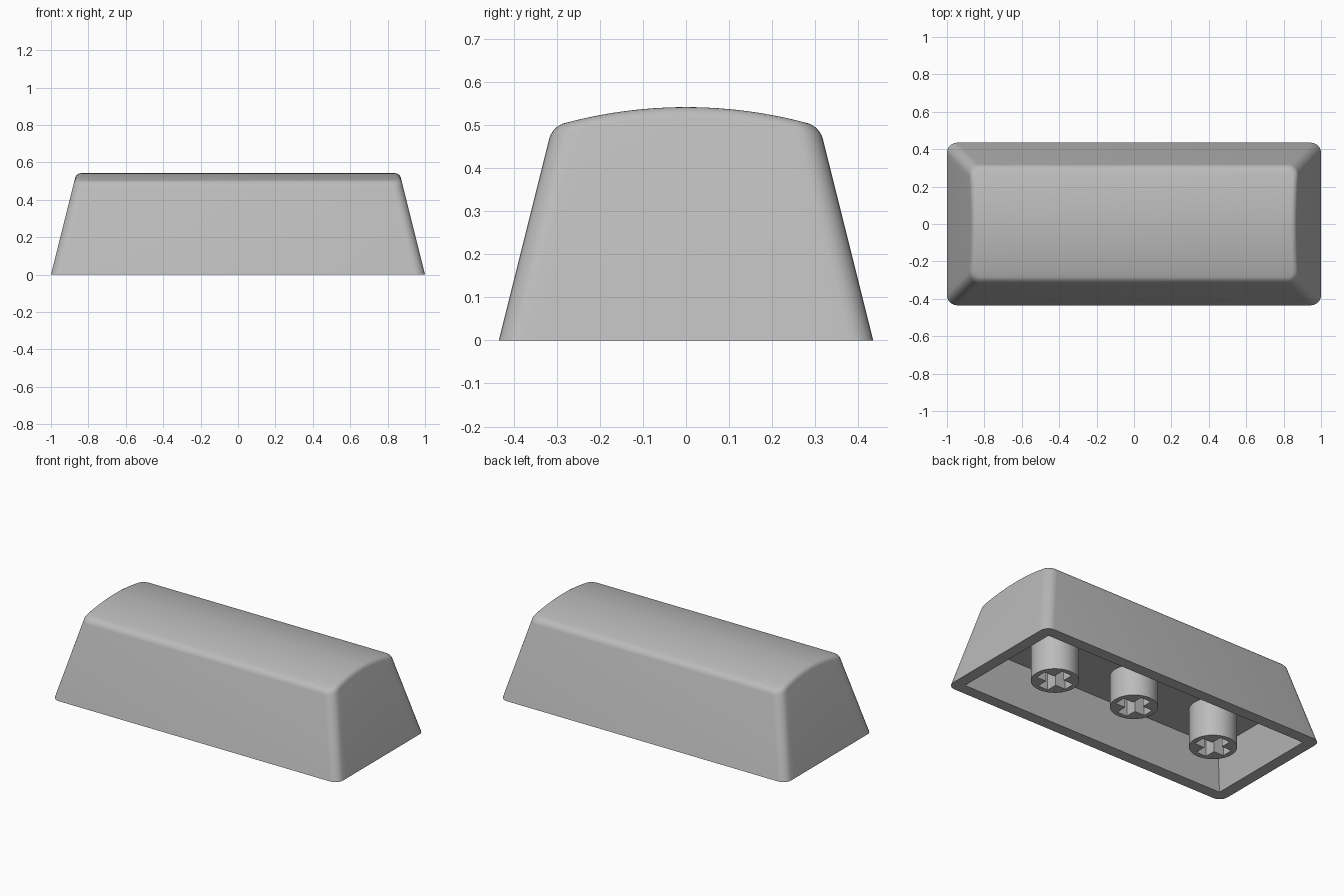
import bpy, bmesh, math

if "Cube" in bpy.data.objects:
    bpy.data.objects.remove(bpy.data.objects["Cube"], do_unlink=True)

HX, HY, TAPER = 1.0, 0.435, 0.25     # base half sizes and wall lean
PEAK, ARC_R = 0.542, 1.09            # arched top
CORNER, FILLET, WALL, CEILING = 0.055, 0.025, 0.072, 0.24

plastic = bpy.data.materials.new("grey plastic")
plastic.use_nodes = True
grey = (0.5, 0.5, 0.5, 1)
plastic.diffuse_color = grey
plastic.node_tree.nodes["Principled BSDF"].inputs["Base Color"].default_value = grey


def make(name, bm):
    bmesh.ops.recalc_face_normals(bm, faces=bm.faces)
    mesh = bpy.data.meshes.new(name)
    bm.to_mesh(mesh)
    bm.free()
    mesh.materials.append(plastic)
    obj = bpy.data.objects.new(name, mesh)
    bpy.context.collection.objects.link(obj)
    return obj


def carve(obj, cutters):
    """Subtract the cutters, then drop them."""
    bpy.context.view_layer.objects.active = obj
    for cutter in cutters:
        cutter.hide_render = True
        mod = obj.modifiers.new("cut", "BOOLEAN")
        mod.operation, mod.solver, mod.object = "DIFFERENCE", "EXACT", cutter
        bpy.ops.object.modifier_apply(modifier=mod.name)
        bpy.data.objects.remove(cutter, do_unlink=True)


def smooth(obj):
    bpy.ops.object.select_all(action="DESELECT")
    obj.select_set(True)
    bpy.context.view_layer.objects.active = obj
    bpy.ops.object.shade_smooth_by_angle(angle=math.radians(30))


def block(name, hx, hy, z0, z1, lean=0):
    """Box between two heights whose walls lean inwards."""
    bm = bmesh.new()
    bmesh.ops.create_cube(bm, size=2)
    for v in bm.verts:
        z = z1 if v.co.z > 0 else z0
        v.co = (v.co.x * (hx - lean * z), v.co.y * (hy - lean * z), z)
    return make(name, bm)


def arch(y):
    return PEAK - ARC_R + math.sqrt(ARC_R ** 2 - y * y)


def half_outline(hx, hy, r, corner_steps=6, side_steps=20):
    """Right half of a rounded rectangle, from front to back."""
    front = []
    for i in range(corner_steps + 1):
        a = math.pi / 2 * i / corner_steps
        front.append((hx - r + r * math.sin(a), -hy + r - r * math.cos(a)))
    side = [(hx, (hy - r) * (2 * i / side_steps - 1)) for i in range(1, side_steps)]
    return front + side + [(x, -y) for x, y in reversed(front)]


# Cap shell: leaning walls, rounded corners and a filleted arched top
def ring(bm, inset, drop, base=False):
    r = CORNER - inset
    half = []
    count = len(half_outline(HX, HY, r))
    for i in range(count):
        z = 0 if base else PEAK - drop
        for _ in range(4):
            lean = TAPER * z + inset
            x, y = half_outline(HX - lean, HY - lean, r)[i]
            z = 0 if base else arch(y) - drop
        half.append((x, y, z))
    right = [bm.verts.new(p) for p in half]
    left = [bm.verts.new((-x, y, z)) for x, y, z in half]
    return right + left[::-1]


bm = bmesh.new()
rings = [ring(bm, 0, 0, base=True)]
for step in range(7):
    a = math.pi / 2 * step / 6
    rings.append(ring(bm, FILLET * (1 - math.cos(a)), FILLET * (1 - math.sin(a))))
n = len(rings[0])
for low, high in zip(rings, rings[1:]):
    for i in range(n):
        j = (i + 1) % n
        bm.faces.new((low[i], low[j], high[j], high[i]))
bm.faces.new(rings[0])
top = rings[-1]
for i in range(n // 2 - 1):
    bm.faces.new((top[i], top[i + 1], top[n - 2 - i], top[n - 1 - i]))
cap = make("cap_shell", bm)

# Hollow underside
carve(cap, [block("cavity_cutter", HX - WALL, HY - WALL, -0.05, CEILING, TAPER)])
smooth(cap)

# Three mounting stems with cross sockets; the middle one is shorter
for name, x, z0 in (("right_stem", -0.577, 0.0), ("middle_stem", 0, 0.045),
                    ("left_stem", 0.577, 0.0)):
    bm = bmesh.new()
    height = CEILING + 0.02 - z0
    bmesh.ops.create_cone(bm, cap_ends=True, segments=48, radius1=0.135,
                          radius2=0.135, depth=height)
    bmesh.ops.translate(bm, verts=bm.verts, vec=(0, 0, z0 + height / 2))
    stem = make(name, bm)
    carve(stem, [block("slot_cutter", 0.104, 0.035, z0 - 0.05, z0 + 0.19),
                 block("slot_cutter", 0.035, 0.104, z0 - 0.05, z0 + 0.19)])
    stem.location.x = x
    smooth(stem)
